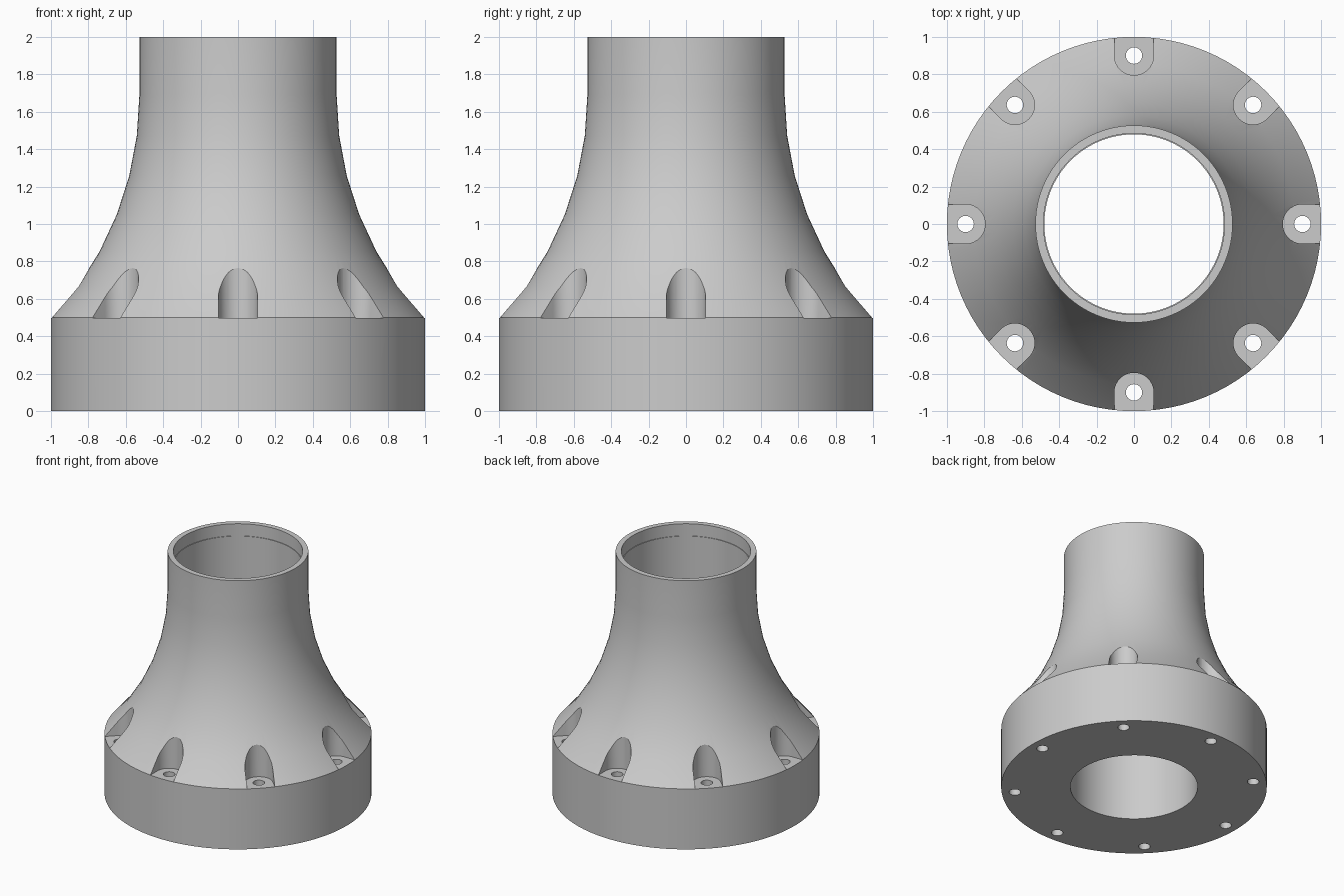
import bpy, bmesh, math
from mathutils import Matrix

if "Cube" in bpy.data.objects:
    bpy.data.objects.remove(bpy.data.objects["Cube"])

SEGS = 96
COUNT = 8
BOLT_R = 0.9


def finish(name, bm):
    bmesh.ops.recalc_face_normals(bm, faces=bm.faces)
    mesh = bpy.data.meshes.new(name)
    bm.to_mesh(mesh)
    bm.free()
    ob = bpy.data.objects.new(name, mesh)
    bpy.context.collection.objects.link(ob)
    return ob


def lathe(name, profile):
    """Revolve a closed (radius, z) profile around z."""
    bm = bmesh.new()
    rings = []
    for i in range(SEGS):
        a = 2 * math.pi * i / SEGS
        rings.append([bm.verts.new((r * math.cos(a), r * math.sin(a), z)) for r, z in profile])
    n = len(profile)
    for i in range(SEGS):
        p, q = rings[i], rings[(i + 1) % SEGS]
        for j in range(n):
            k = (j + 1) % n
            bm.faces.new((p[j], q[j], q[k], p[k]))
    return finish(name, bm)


def radial_prisms(name, outline, z0, z1):
    """Extrude an xy outline from z0 to z1, repeated around the z axis."""
    bm = bmesh.new()
    for i in range(COUNT):
        rot = Matrix.Rotation(2 * math.pi * i / COUNT, 3, 'Z')
        low = [bm.verts.new(rot @ v.to_3d() + Matrix.Identity(3)[2] * z0) for v in outline]
        high = [bm.verts.new(rot @ v.to_3d() + Matrix.Identity(3)[2] * z1) for v in outline]
        bm.faces.new(low)
        bm.faces.new(high)
        m = len(outline)
        for j in range(m):
            k = (j + 1) % m
            bm.faces.new((low[j], low[k], high[k], high[j]))
    return finish(name, bm)


def arc(cx, r, a0, a1, steps):
    from mathutils import Vector
    return [Vector((cx + r * math.cos(a0 + (a1 - a0) * i / steps),
                    r * math.sin(a0 + (a1 - a0) * i / steps))) for i in range(steps + 1)]


# Flanged hub: base disc, concave flare, straight neck, through bore
R, neck, z_arc = 1.753, 0.527, 1.69
sweep = math.asin((z_arc - 0.5) / R)
flare = [(neck + R * (1 - math.cos(sweep * i / 6)), z_arc - R * math.sin(sweep * i / 6))
         for i in range(5, -1, -1)]
profile = [(0.479, 0), (1, 0), (1, 0.5)] + flare + [
    (neck, 2), (0.484, 2), (0.484, 1.9), (0.479, 1.9)]
hub = lathe("flanged_hub", profile)

# Bolt recesses: U-shaped pockets open to the rim
u_shape = arc(BOLT_R, 0.105, math.pi / 2, 3 * math.pi / 2, 20)
tip = u_shape[0].copy()
tip.x = 1.2
tail = tip.copy()
tail.y = -tip.y
pockets = radial_prisms("pocket_cutter", u_shape + [tail, tip], 0.499, 1.2)

# Bolt holes through the flange
circle = arc(BOLT_R, 0.044, 0, 2 * math.pi, 24)[:-1]
holes = radial_prisms("hole_cutter", circle, -0.1, 0.56)

bpy.context.view_layer.objects.active = hub
hub.select_set(True)
for cutter in (pockets, holes):
    cutter.hide_render = True
    mod = hub.modifiers.new(cutter.name, 'BOOLEAN')
    mod.operation = 'DIFFERENCE'
    mod.solver = 'EXACT'
    mod.object = cutter
    bpy.ops.object.modifier_apply(modifier=mod.name)
    bpy.data.objects.remove(cutter)

bpy.ops.object.shade_smooth_by_angle(angle=math.radians(30))
